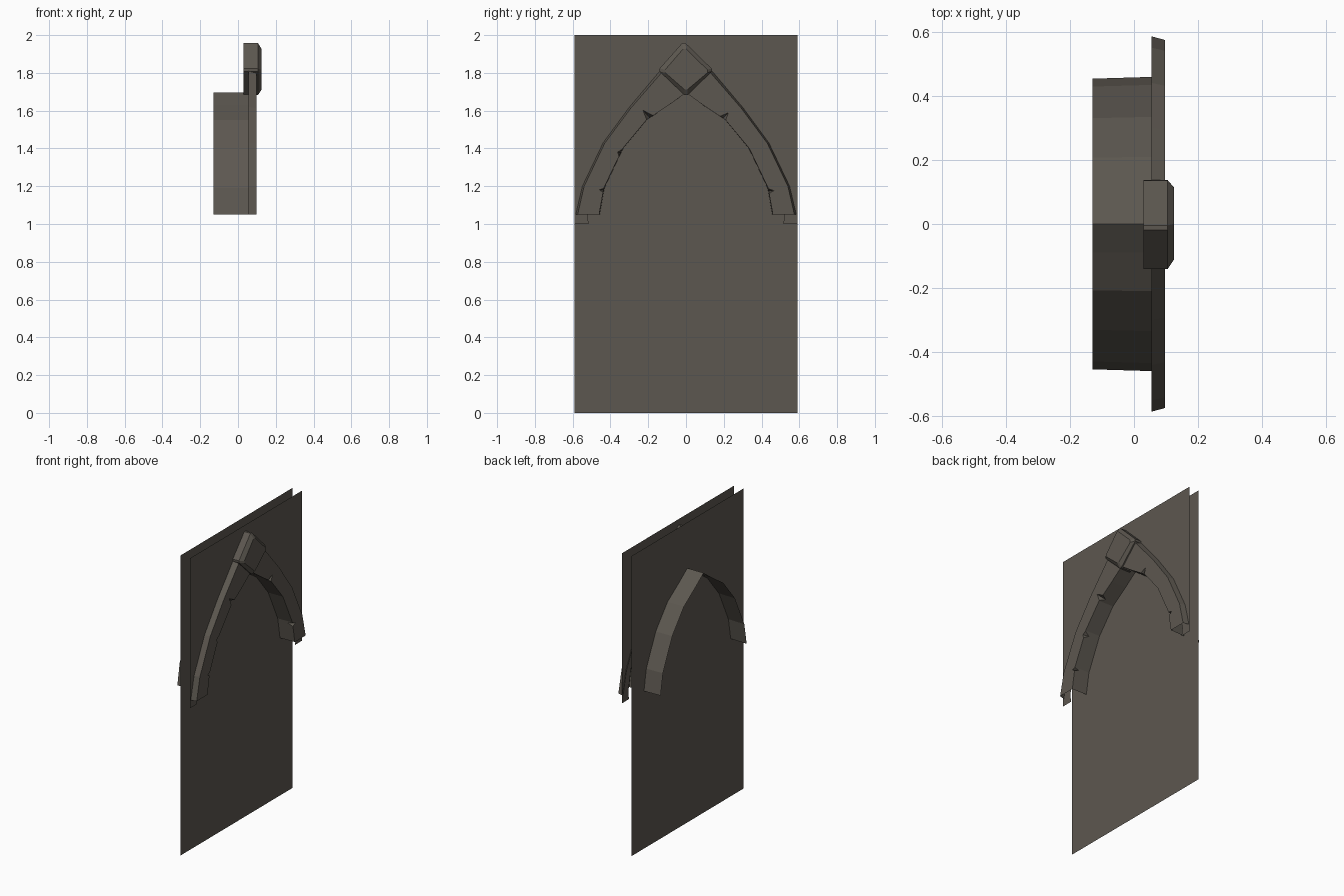
import bpy

if "Cube" in bpy.data.objects:
    bpy.data.objects.remove(bpy.data.objects["Cube"])

# one dark stone colour
stone = bpy.data.materials.new("dark_stone")
stone.diffuse_color = (0.108, 0.096, 0.080, 1)
stone.use_nodes = True
stone.node_tree.nodes["Principled BSDF"].inputs["Base Color"].default_value = stone.diffuse_color


def build(name, verts, faces):
    me = bpy.data.meshes.new(name)
    me.from_pydata(verts, [], faces)
    me.validate()
    me.materials.append(stone)
    ob = bpy.data.objects.new(name, me)
    bpy.context.collection.objects.link(ob)
    return ob


# half-arch profiles (y, z), from the foot to the peak
OUTER = [(0.585, 1.05), (0.55, 1.2), (0.44, 1.43), (0.30, 1.62), (0.14, 1.81), (0, 1.95)]
INNER = [(0.46, 1.05), (0.435, 1.19), (0.335, 1.40), (0.21, 1.55), (0.09, 1.63), (0, 1.695)]
MIDDLE = [((a + c) / 2, (b + d) / 2) for (a, b), (c, d) in zip(OUTER, INNER)]
X_BACK, X_WALL, X_DOOR, X_FACE = -0.13, 0.055, -0.01, 0.097

# full flat panel behind the arch
W = 0.59
build("back_panel", [(X_DOOR, -W, 0), (X_DOOR, W, 0), (X_DOOR, W, 2), (X_DOOR, -W, 2)], [(0, 1, 2, 3)])

# upper wall sheet with the pointed opening
edge = [(0.515, 1.0)] + MIDDLE
loop = [(W, 1.0), (W, 2), (-W, 2), (-W, 1.0)]
loop += [(-y, z) for y, z in edge] + edge[-2::-1]
build("front_wall", [(0.06, y, z) for y, z in loop], [tuple(range(len(loop)))])


def lerp(a, b, t):
    return tuple(u + (v - u) * t for u, v in zip(a, b))


def half_arch(name, side, chips):
    """Trim face, outer edge and deep underside; chips = {segment: (start, end, depth)}"""
    verts, faces = [], []

    def face(points):
        start = len(verts)
        pts = [(x, side * y, z) for x, y, z in points]
        verts.extend(pts if side > 0 else pts[::-1])
        faces.append(tuple(range(start, start + len(pts))))

    for i in range(len(OUTER) - 1):
        o0, o1 = OUTER[i], OUTER[i + 1]
        n0, n1 = INNER[i], INNER[i + 1]
        # the face edge sits slightly inside the outer edge
        f0, f1 = lerp(o0, n0, 0.09), lerp(o1, n1, 0.09)
        of0, of1, if0, if1 = [(X_FACE, *p) for p in (f0, f1, n0, n1)]
        face([(X_WALL, *o0), (X_WALL, *o1), of1, of0])
        # underside narrows a little toward the back
        b0, b1 = [(X_BACK, p[0] * 0.985, p[1]) for p in (n0, n1)]
        if i in chips:
            t0, t1, depth = chips[i]
            a, b = lerp(if0, if1, t0), lerp(if0, if1, t1)
            m = lerp(n0, n1, (t0 + t1) / 2)
            up = lerp(m, lerp(o0, o1, (t0 + t1) / 2), depth)
            cut, under = (X_FACE, *up), (X_FACE - 0.035, *m)
            face([of0, of1, if1, b, cut, a, if0])
            face([if0, a, under, b, if1, b1, b0])
            face([a, cut, under])
            face([cut, b, under])
        else:
            face([of0, of1, if1, if0])
            face([if0, if1, b1, b0])
    build(name, verts, faces)


half_arch("arch_right", 1, {0: (0.8, 0.98, 0.25), 3: (0.0, 0.25, 0.35)})
half_arch("arch_left", -1, {0: (0.85, 0.99, 0.2), 1: (0.8, 0.98, 0.15), 3: (0.02, 0.3, 0.45)})

# keystone: diamond block with a bevelled face
DIAMOND = [(-0.012, 1.967), (-0.147, 1.815), (0, 1.675), (0.144, 1.815)]
FRONT = [(-0.008, 1.935), (-0.118, 1.808), (0, 1.705), (0.122, 1.808)]


def clipped(points, r):
    """Cut each corner off by the fraction r of its sides"""
    n = len(points)
    return [q for i in range(n)
            for q in (lerp(points[i], points[i - 1], r), lerp(points[i], points[(i + 1) % n], r))]


rings = [(0.03, clipped(DIAMOND, 0.05)), (0.105, clipped(DIAMOND, 0.05)), (0.125, clipped(FRONT, 0.07))]
verts = [(x, y, z) for x, pts in rings for y, z in pts]
faces = [tuple(range(7, -1, -1)), tuple(range(16, 24))]
for k in (0, 8):
    faces += [(k + i, k + (i + 1) % 8, k + 8 + (i + 1) % 8, k + 8 + i) for i in range(8)]
build("keystone", verts, faces)
